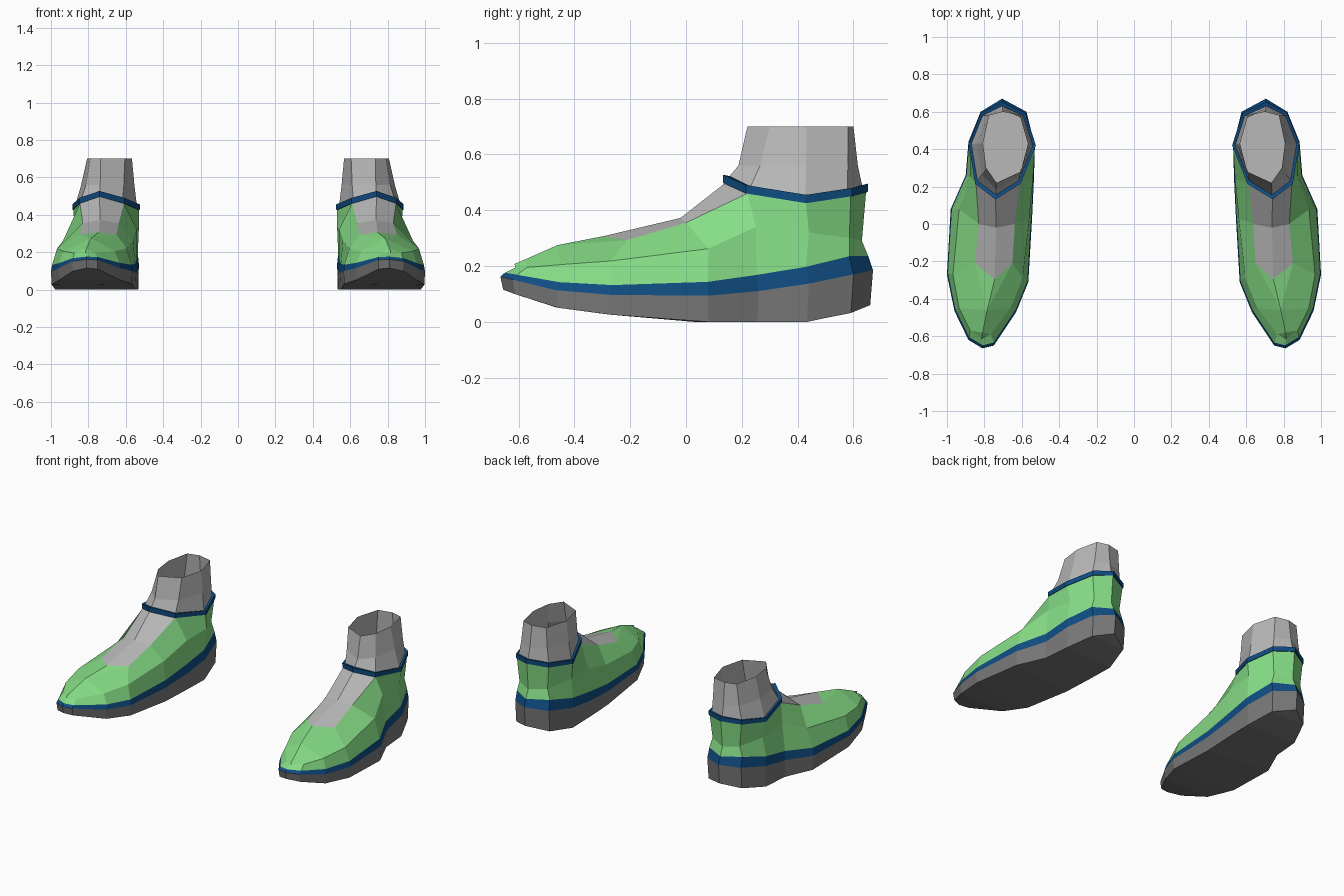
import bpy
import bmesh
from mathutils import Vector

cube = bpy.data.objects.get("Cube")
if cube:
    bpy.data.objects.remove(cube, do_unlink=True)


def make_material(name, color):
    mat = bpy.data.materials.new(name)
    mat.use_nodes = True
    rgba = (*color, 1)
    mat.diffuse_color = rgba
    mat.node_tree.nodes["Principled BSDF"].inputs["Base Color"].default_value = rgba
    return mat


green = make_material("green_fabric", (0.24, 0.73, 0.24))
navy = make_material("navy_trim", (0.005, 0.075, 0.23))
sock_grey = make_material("light_grey_knit", (0.48, 0.48, 0.48))
sole_grey = make_material("dark_grey_rubber", (0.19, 0.19, 0.19))


def build(name, mat, polygons):
    """Make one flat-shaded part from polygons and mirror it to the other foot."""
    bm = bmesh.new()
    for polygon in polygons:
        corners = []
        for point in polygon:
            if not any((Vector(point) - Vector(c)).length < 1e-5 for c in corners):
                corners.append(point)
        if len(corners) > 2:
            bm.faces.new([bm.verts.new(c) for c in corners])
    bmesh.ops.remove_doubles(bm, verts=bm.verts, dist=1e-4)
    bmesh.ops.recalc_face_normals(bm, faces=bm.faces)
    mesh = bpy.data.meshes.new(name)
    bm.to_mesh(mesh)
    bm.free()
    mesh.materials.append(mat)
    obj = bpy.data.objects.new(name, mesh)
    bpy.context.collection.objects.link(obj)
    obj.modifiers.new("other_foot", 'MIRROR').use_axis[0] = True
    return obj


def loft(*rings):
    """Quads between neighbouring closed rings."""
    quads = []
    for low, high in zip(rings, rings[1:]):
        for i in range(len(low)):
            j = (i + 1) % len(low)
            quads.append((low[i], low[j], high[j], high[i]))
    return quads


def height(profile, y):
    """Height of a side profile at depth y."""
    if y <= profile[0][0]:
        return profile[0][1]
    for (y0, z0), (y1, z1) in zip(profile, profile[1:]):
        if y <= y1:
            return z0 + (z1 - z0) * (y - y0) / (y1 - y0)
    return profile[-1][1]


def resize(ring, factor, rise=0.0):
    """Scale a ring in plan about its middle, and lift it."""
    cx = sum(p[0] for p in ring) / len(ring)
    cy = sum(p[1] for p in ring) / len(ring)
    return [(cx + (x - cx) * factor, cy + (y - cy) * factor, z + rise)
            for x, y, z in ring]


def ring_of(outer, inner):
    """Closed ring: toe, outer side, heel, then back along the inner side."""
    return outer + inner[::-1]


# Plan outline of the sole, from toe to heel
outline = ring_of(
    [(.81, -.665), (.885, -.62), (.96, -.465), (1, -.27), (.98, .08),
     (.9, .26), (.885, .44), (.82, .6), (.705, .67)],
    [(.75, -.65), (.63, -.47), (.565, -.31), (.545, .03), (.535, .24),
     (.53, .42), (.575, .6)])

# Side profiles of the sole and the trim above it
ground = [(-.67, .117), (-.5, .055), (-.31, .03), (-.06, 0), (.52, 0), (.67, .06)]
trim_low = [(-.67, .163), (-.435, .106), (-.065, .085), (.19, .1), (.46, .14), (.67, .185)]
trim_high = [(-.67, .177), (-.435, .137), (-.065, .125), (.19, .157), (.46, .2), (.6, .235)]

tread = resize([(x, y, height(ground, y)) for x, y in outline], 0.985)
sole_top = [(x, y, height(trim_low, y)) for x, y in outline]
trim_top = resize([(x, y, height(trim_high, y)) for x, y in outline], 0.975)

# Crease half way up the upper
crease = ring_of(
    [(.815, -.61, .195), (.875, -.57, .195), (.935, -.45, .205), (.968, -.27, .218),
     (.935, .08, .262), (.875, .25, .34), (.865, .44, .32), (.8, .585, .3),
     (.705, .63, .29)],
    [(.765, -.59, .195), (.66, -.45, .205), (.595, -.29, .22), (.56, .03, .26),
     (.54, .24, .32), (.53, .43, .33), (.6, .58, .3)])

# Top edge: toe ridge, then tongue edges, then ankle opening
ridge_tip, ridge = (.81, -.58, .222), (.785, -.46, .275)
outer_top = [(.815, -.615, .207), ridge_tip, ridge, (.85, -.21, .293),
             (.83, 0, .355), (.845, .22, .46), (.88, .43, .425),
             (.815, .59, .45), (.705, .645, .465)]
inner_top = [ridge_tip, ridge, (.65, -.21, .293), (.637, 0, .355),
             (.61, .22, .46), (.53, .42, .425), (.585, .59, .45)]
top_edge = ring_of(outer_top, inner_top)
tongue_middle = [(.745, -.295, .307), (.738, -.02, .372), (.74, .14, .497)]

# Sole: side wall and the tread across the foot
last = len(tread)
tread_faces = [(tread[i], tread[i + 1], tread[-i - 1], tread[-i % last])
               for i in range(last // 2)]
build("sole", sole_grey, loft(tread, sole_top) + tread_faces)

# Trim round the sole
build("sole_trim", navy, loft(sole_top, trim_top))

# Upper, with two faces that close it in front of the tongue
outer_edge, inner_edge = outer_top[3:6], inner_top[2:5]
closing = [(ridge, outer_edge[0], tongue_middle[0]),
           (ridge, tongue_middle[0], inner_edge[0])]
build("upper", green, loft(trim_top, crease, top_edge) + closing)

# Tongue: two strips either side of its middle fold
strips = []
for edge in (outer_edge, inner_edge):
    for i in range(2):
        strips.append((edge[i], edge[i + 1], tongue_middle[i + 1], tongue_middle[i]))
build("tongue", sock_grey, strips)

# Collar round the ankle opening
opening = [tongue_middle[2]] + outer_top[5:] + inner_top[:3:-1]
collar_low = resize(opening, 1.025)
collar_high = resize(opening, 1.03, 0.03)
sock_base = resize(opening, 0.94, 0.025)
build("collar", navy, loft(opening, collar_low, collar_high, sock_base))

# Sock: tapering open tube with a floor inside
rim = [(x, y, .7) for x, y in
       [(.735, .22), (.79, .3), (.807, .43), (.775, .58),
        (.7, .6), (.61, .58), (.567, .43), (.605, .28)]]
ankle = [((a[0] + b[0]) / 2, (a[1] + b[1]) / 2, .56) for a, b in zip(sock_base, rim)]
build("sock", sock_grey, loft(sock_base, ankle, rim))
build("sock_floor", sock_grey, [[(x, y, .44) for x, y, z in resize(opening, 0.88)]])
